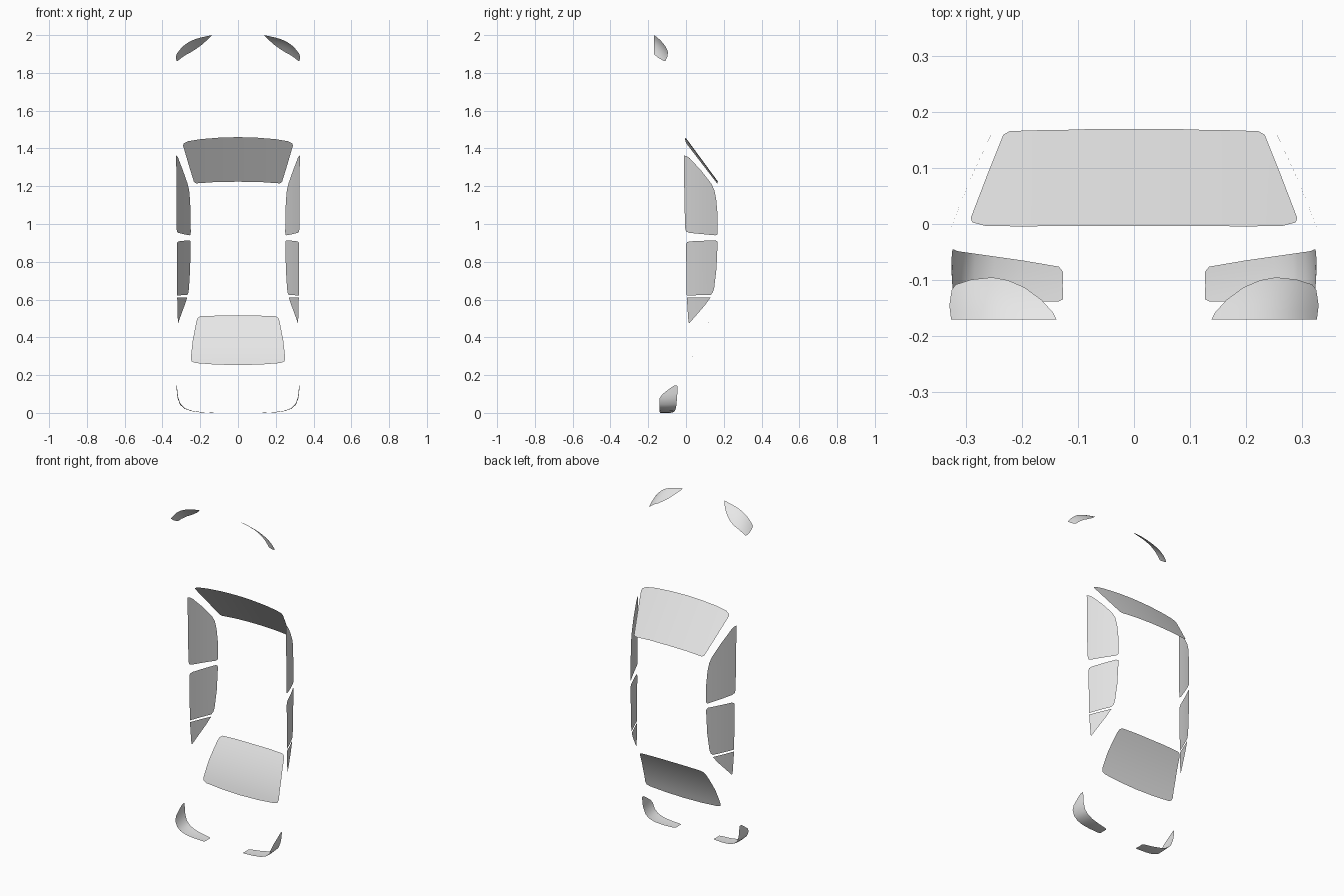
import bpy, bmesh
from mathutils import Vector

cube = bpy.data.objects.get("Cube")
if cube:
    bpy.data.objects.remove(cube, do_unlink=True)

glass = bpy.data.materials.new("pale grey glass")
glass.use_nodes = True
glass.diffuse_color = (0.8, 0.8, 0.8, 1)
glass.node_tree.nodes["Principled BSDF"].inputs["Base Color"].default_value = (0.8, 0.8, 0.8, 1)


def finish(name, bm, outward):
    """Turn the sheet outward, smooth it and link it."""
    bm.normal_update()
    total = sum((f.normal * f.calc_area() for f in bm.faces), Vector())
    if total.dot(Vector(outward)) < 0:
        bmesh.ops.reverse_faces(bm, faces=bm.faces)
    mesh = bpy.data.meshes.new(name)
    bm.to_mesh(mesh)
    bm.free()
    mesh.materials.append(glass)
    for poly in mesh.polygons:
        poly.use_smooth = True
    bpy.context.collection.objects.link(bpy.data.objects.new(name, mesh))


def panel(name, outline, place, outward, step=0.03):
    """Fill a flat outline, slice it into a grid and bend it with place(u, v)."""
    bm = bmesh.new()
    bm.faces.new([bm.verts.new((u, v, 0)) for u, v in outline])
    for axis in (0, 1):
        values = [p[axis] for p in outline]
        normal = Vector((0, 0, 0))
        normal[axis] = 1
        cut = min(values) + step
        while cut < max(values) - step / 4:
            bmesh.ops.bisect_plane(bm, geom=bm.verts[:] + bm.edges[:] + bm.faces[:],
                                   plane_co=normal * cut, plane_no=normal)
            cut += step
    for v in bm.verts:
        v.co = place(v.co.x, v.co.y)
    finish(name, bm, outward)


def symmetric(half):
    return half + [(-x, z) for x, z in reversed(half) if x > 0]


# Front and rear screens, outlined in x and z from bottom centre to top centre
def windscreen_surface(x, z):
    return x, 0.171 - (z - 1.222) * 0.735 - 0.22 * x * x, z


def rear_surface(x, z):
    t = (z - 0.252) / 0.263
    return x, 0.02 + 0.12 * t * (0.55 + 0.45 * t), z


panel("windscreen", symmetric([
    (0, 1.224), (0.12, 1.222), (0.222, 1.215), (0.233, 1.222), (0.26, 1.31), (0.291, 1.415),
    (0.288, 1.426), (0.265, 1.438), (0.2, 1.449), (0.1, 1.457), (0, 1.46)]),
    windscreen_surface, (0, 1, 1))
panel("rear_screen", symmetric([
    (0, 0.253), (0.12, 0.256), (0.225, 0.264), (0.245, 0.272), (0.25, 0.288), (0.24, 0.38),
    (0.22, 0.485), (0.213, 0.503), (0.198, 0.512), (0.1, 0.515), (0, 0.515)]),
    rear_surface, (0, 1, -1))

# Side windows, outlined in y and z
side_windows = {
    "front_side_window": [
        (-0.01, 1.362), (0.002, 1.36), (0.02, 1.348), (0.08, 1.283), (0.133, 1.215),
        (0.15, 1.18), (0.16, 1.13), (0.167, 1.05), (0.168, 0.955), (0.165, 0.943),
        (0.155, 0.94), (0.018, 0.953), (0, 0.96), (-0.004, 0.975), (-0.009, 1.13)],
    "rear_side_window": [
        (0, 0.89), (0.005, 0.903), (0.02, 0.908), (0.155, 0.914), (0.166, 0.908),
        (0.167, 0.89), (0.161, 0.76), (0.149, 0.66), (0.142, 0.637), (0.13, 0.624),
        (0.004, 0.622)],
    "quarter_window": [
        (0.004, 0.611), (0.13, 0.611), (0.098, 0.567), (0.018, 0.475), (0.013, 0.48)],
}

# Headlamp lens, outlined in x and y
headlamp = [
    (0.138, -0.17), (0.145, -0.157), (0.165, -0.135), (0.195, -0.113), (0.225, -0.1),
    (0.253, -0.095), (0.29, -0.099), (0.318, -0.108), (0.325, -0.118), (0.329, -0.145),
    (0.326, -0.17)]


def lamp_height(x, y):
    t, d = (x - 0.138) / 0.19, y + 0.17
    return 2 - 0.04 * t - 0.065 * abs(t) ** 4 - 0.5 * d - 4 * d * d


# Tail lamp stations: x, z, lower y, upper y
tail_stations = [
    (0.127, 0.004, -0.134, -0.085), (0.135, 0.004, -0.138, -0.076),
    (0.2, 0.007, -0.139, -0.065), (0.25, 0.014, -0.14, -0.058),
    (0.285, 0.027, -0.14, -0.053), (0.307, 0.048, -0.141, -0.05),
    (0.319, 0.08, -0.14, -0.048), (0.323, 0.103, -0.125, -0.046),
    (0.326, 0.135, -0.082, -0.045), (0.327, 0.147, -0.062, -0.047)]


def tail_lamp(name, side, rows=6):
    bm = bmesh.new()
    strips = []
    for x, z, low, high in tail_stations:
        strip = []
        for i in range(rows + 1):
            y = low + (high - low) * i / rows
            lift = 0.8 * (y + 0.11) ** 2
            strip.append(bm.verts.new((side * (x - lift), y, z + lift)))
        strips.append(strip)
    for a, b in zip(strips, strips[1:]):
        for i in range(rows):
            bm.faces.new((a[i], a[i + 1], b[i + 1], b[i]))
    # Rest the lamp on the ground
    lowest = min(v.co.z for v in bm.verts)
    for v in bm.verts:
        v.co.z -= lowest
    finish(name, bm, (side, 0, -1))


for label, side in (("left", 1), ("right", -1)):
    def side_surface(y, z):
        bulge = 0.4 * (y + 0.01) * (0.17 - y)
        return side * (0.327 - 0.433 * (y + 0.01) + bulge), y, z

    def lamp_surface(x, y):
        return side * x, y, lamp_height(x, y)

    for part, outline in side_windows.items():
        panel(label + "_" + part, outline, side_surface, (side, 0, 0), 0.04)
    panel(label + "_headlamp", headlamp, lamp_surface, (0, 0, 1), 0.015)
    tail_lamp(label + "_tail_lamp", side)
